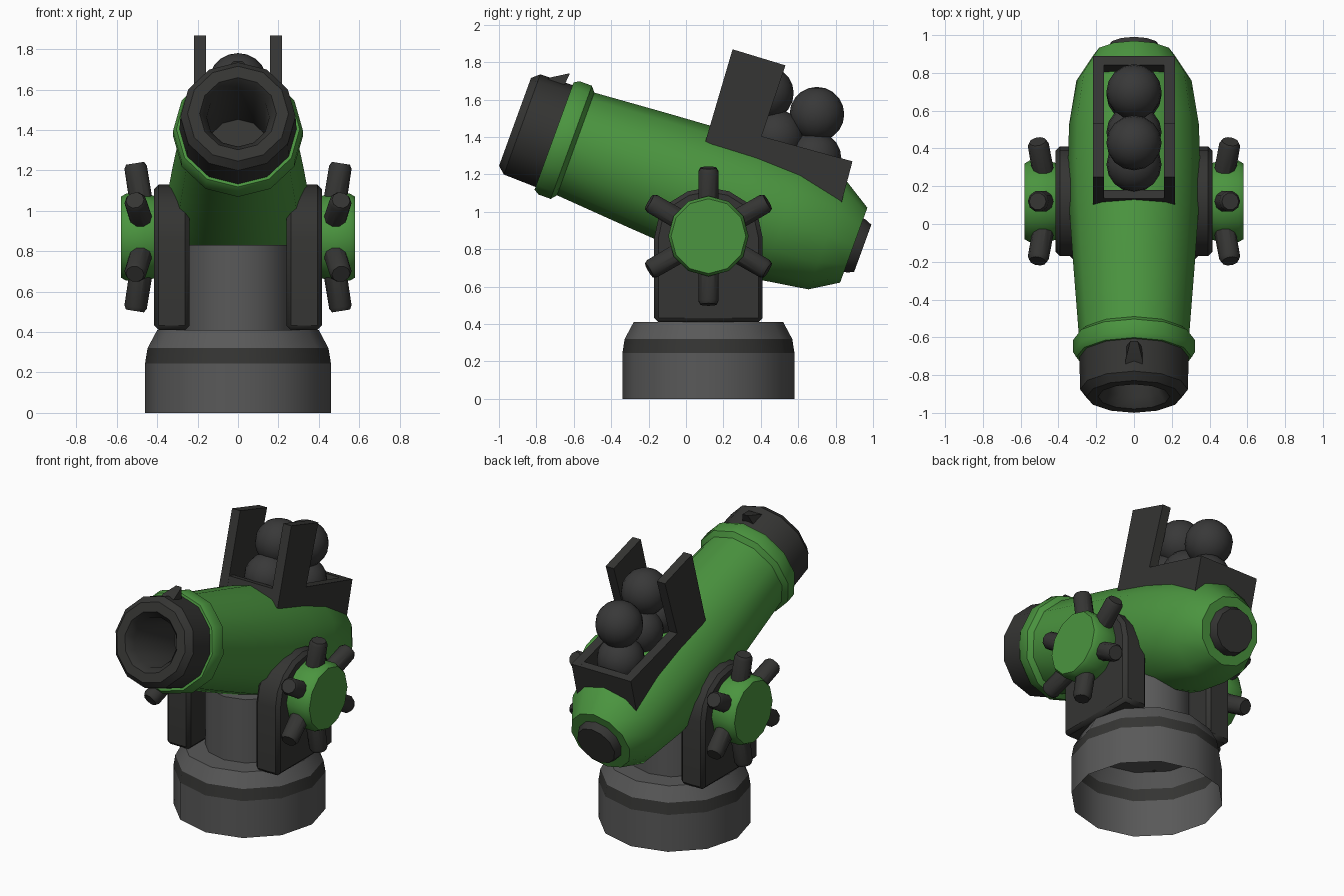
import bpy, bmesh
from math import cos, sin, pi, radians
from mathutils import Matrix, Vector

if "Cube" in bpy.data.objects:
    bpy.data.objects.remove(bpy.data.objects["Cube"])


def material(name, rgb):
    m = bpy.data.materials.new(name)
    m.diffuse_color = (*rgb, 1)
    m.use_nodes = True
    m.node_tree.nodes["Principled BSDF"].inputs["Base Color"].default_value = m.diffuse_color
    return m


GREEN = material("green_paint", (0.07, 0.30, 0.05))
DARK = material("dark_iron", (0.035, 0.035, 0.033))
STONE = material("grey_base", (0.10, 0.10, 0.10))
BLACK = material("shot", (0.04, 0.04, 0.04))


def finish(bm, name, mat, mirror=False, bevel=0, angle=35):
    me = bpy.data.meshes.new(name)
    bm.to_mesh(me)
    bm.free()
    me.materials.append(mat)
    ob = bpy.data.objects.new(name, me)
    bpy.context.collection.objects.link(ob)
    bpy.ops.object.select_all(action='DESELECT')
    ob.select_set(True)
    bpy.context.view_layer.objects.active = ob
    bpy.ops.object.shade_smooth_by_angle(angle=radians(angle))
    if bevel:
        b = ob.modifiers.new("bevel", 'BEVEL')
        b.width, b.segments, b.limit_method = bevel, 1, 'ANGLE'
        b.angle_limit = radians(40)
    if mirror:
        ob.modifiers.new("mirror", 'MIRROR')
    return ob


def lathe(name, profile, matrix, mat, sides=12, mirror=False):
    """Spin (radius, height) points about local z."""
    bm = bmesh.new()
    rings = [[bm.verts.new(matrix @ Vector((r * cos(2 * pi * i / sides), r * sin(2 * pi * i / sides), h)))
              for i in range(sides)] for r, h in profile]
    for a, b in zip(rings, rings[1:]):
        for i in range(sides):
            j = (i + 1) % sides
            bm.faces.new((a[i], a[j], b[j], b[i]))
    bmesh.ops.remove_doubles(bm, verts=bm.verts, dist=1e-5)
    return finish(bm, name, mat, mirror)


def prism(name, points, x0, x1, mat, mirror=False, bevel=0):
    """Extrude a (y, z) outline from x0 to x1."""
    bm = bmesh.new()
    a = [bm.verts.new((x0, y, z)) for y, z in points]
    b = [bm.verts.new((x1, y, z)) for y, z in points]
    bm.faces.new(a)
    bm.faces.new(b[::-1])
    for i in range(len(a)):
        j = (i + 1) % len(a)
        bm.faces.new((a[i], b[i], b[j], a[j]))
    bmesh.ops.recalc_face_normals(bm, faces=bm.faces)
    return finish(bm, name, mat, mirror, bevel, 25)


PY, PZ = 0.12, 0.87                       # trunnion position
TILT = radians(20)
MUZZLE = Vector((0, -0.914, 1.481))
base = Matrix.Translation((0, PY, 0))
axis = Matrix.Translation(MUZZLE) @ Matrix.Rotation(radians(-110), 4, 'X')

# Turntable base, open below, with its dark band and the pedestal
lathe("base_drum", [(.46, 0), (.46, .245)], base, STONE)
lathe("base_band", [(.46, .245), (.448, .32)], base, DARK)
lathe("base_top_and_pedestal", [(.448, .32), (.40, .41), (.27, .41), (.27, .83), (0, .83)], base, STONE)

# Cheek plates with rounded tops
arch = [(PY + .29 * cos(pi * i / 8), PZ - .01 + .27 * sin(pi * i / 8)) for i in range(9)]
prism("cheek_plates", arch + [(PY - .29, .41), (PY + .29, .41)], .24, .415, DARK, True, .022)

# Barrel: muzzle with bore, body with collar, rear plug
lathe("muzzle", [(0, .5), (.152, .5), (.155, .05), (.19, 0), (.25, 0), (.285, .04), (.29, .24)], axis, DARK)
lathe("barrel_body", [(.28, .222), (.305, .222), (.322, .25), (.322, .32), (.292, .345),
                      (.322, .75), (.342, 1.05), (.35, 1.28), (.344, 1.53), (.305, 1.78),
                      (.213, 1.927), (0, 1.927)], axis, GREEN)
lathe("rear_plug", [(.155, 1.91), (.15, 1.94), (.135, 1.978), (0, 1.978)], axis, DARK)


# Wedge sight on the muzzle
def on_barrel(s, r):
    return (MUZZLE.y + s * cos(TILT) + r * sin(TILT), MUZZLE.z - s * sin(TILT) + r * cos(TILT))


sight = prism("sight", [on_barrel(.07, .26), on_barrel(.10, .29), on_barrel(.187, .345),
                        on_barrel(.18, .26)], -.045, .045, DARK)
for v in sight.data.vertices:
    if v.co.z > 1.735:
        v.co.x *= .45

# Side wheels with six splayed handles each
lathe("wheels", [(.20, .40), (.215, .46), (.215, .555), (.20, .58), (0, .58)],
      Matrix.Translation((0, PY, PZ)) @ Matrix.Rotation(pi / 2, 4, 'Y'), GREEN, mirror=True)
for k in range(6):
    m = (Matrix.Translation((.452, PY, PZ)) @ Matrix.Rotation(k * pi / 3, 4, 'X')
         @ Matrix.Rotation(radians(9), 4, 'Y'))
    lathe(f"wheel_handle_{k + 1}", [(.058, .12), (.056, .35), (.045, .37), (0, .37)], m, DARK, 10, True)

# Ammunition hopper: tall-fronted sides, low end walls, floor
prism("hopper_sides", [(.249, 1.869), (.532, 1.783), (.404, 1.404), (.89, 1.27),
                       (.832, 1.051), (.104, 1.377)], .158, .218, DARK, True)
prism("hopper_back", [(.842, 1.283), (.89, 1.27), (.832, 1.051), (.784, 1.07)], -.17, .17, DARK)
prism("hopper_front", [(.135, 1.48), (.18, 1.47), (.15, 1.36), (.104, 1.377)], -.17, .17, DARK)
prism("hopper_floor", [(.12, 1.37), (.83, 1.09), (.82, 1.055), (.11, 1.34)], -.17, .17, DARK)

# Stacked shot
for n, (y, z) in enumerate([(.70, 1.522), (.43, 1.635), (.685, 1.285), (.485, 1.40), (.315, 1.45)]):
    bm = bmesh.new()
    bmesh.ops.create_uvsphere(bm, u_segments=16, v_segments=10, radius=.146,
                              matrix=Matrix.Translation((0, y, z)))
    finish(bm, f"shot_{n + 1}", BLACK)
